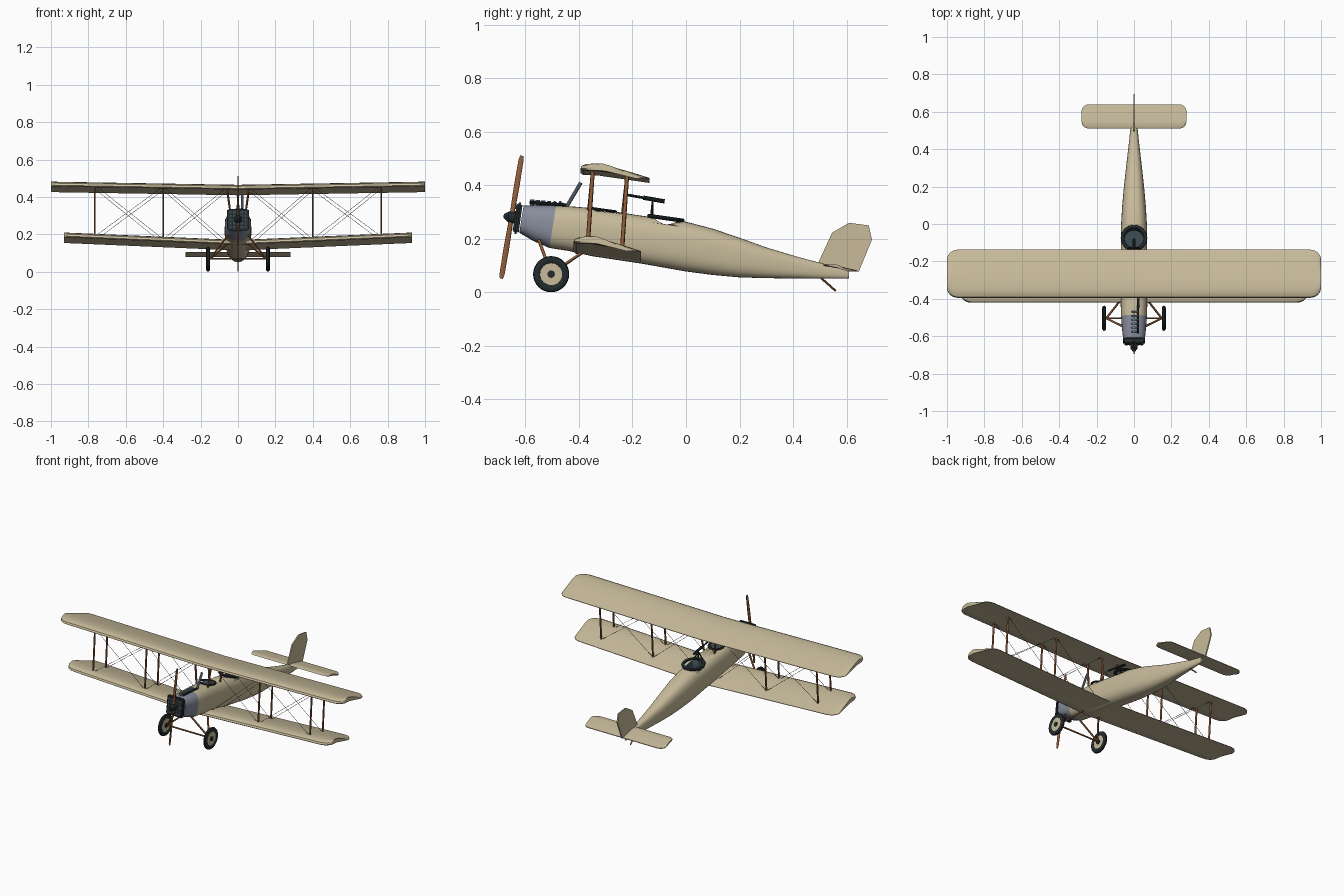
import bpy, bmesh, math
from mathutils import Vector, Matrix

if "Cube" in bpy.data.objects:
    bpy.data.objects.remove(bpy.data.objects["Cube"])


def material(name, rgb):
    m = bpy.data.materials.new(name)
    m.use_nodes = True
    m.diffuse_color = (*rgb, 1)
    m.node_tree.nodes["Principled BSDF"].inputs["Base Color"].default_value = (*rgb, 1)
    return m


LINEN = material("linen", (0.58, 0.50, 0.33))
COWL = material("grey cowl", (0.25, 0.27, 0.34))
WOOD = material("varnished wood", (0.29, 0.115, 0.045))
BLACK = material("black", (0.016, 0.024, 0.026))
SLATE = material("dark slate", (0.045, 0.065, 0.08))
STEEL = material("steel", (0.20, 0.25, 0.29))
WIRE = material("wire", (0.05, 0.05, 0.05))


def finish(name, bm, *mats, angle=35):
    bmesh.ops.recalc_face_normals(bm, faces=bm.faces)
    me = bpy.data.meshes.new(name)
    bm.to_mesh(me)
    bm.free()
    for m in mats:
        me.materials.append(m)
    me.shade_smooth()
    me.set_sharp_from_angle(angle=math.radians(angle))
    ob = bpy.data.objects.new(name, me)
    bpy.context.collection.objects.link(ob)
    return ob


def loft(name, rings, *mats, rule=None, angle=35):
    """Skin a list of equal-length point rings and cap both ends."""
    bm = bmesh.new()
    loops = [[bm.verts.new(p) for p in ring] for ring in rings]
    n = len(rings[0])
    for i, (a, b) in enumerate(zip(loops, loops[1:])):
        for k in range(n):
            f = bm.faces.new((a[k], a[(k + 1) % n], b[(k + 1) % n], b[k]))
            f.material_index = rule(i) if rule else 0
    for i, end in ((0, loops[0]), (len(loops) - 1, loops[-1])):
        bm.faces.new(end).material_index = rule(i) if rule else 0
    return finish(name, bm, *mats, angle=angle)


def rods(name, pairs, mat, wx, wy=None, sides=10, taper=1):
    """Straight members between point pairs; wy is the half width along y."""
    bm = bmesh.new()
    for a, b in pairs:
        a, b = Vector(a), Vector(b)
        z = (b - a).normalized()
        x = Vector((0, 1, 0)).cross(z)
        x = x.normalized() if x.length > 0.01 else Vector((1, 0, 0))
        y = z.cross(x)
        basis = Matrix((x, y, z)).transposed().to_4x4()
        bmesh.ops.create_cone(
            bm, cap_ends=True, segments=sides, radius1=1, radius2=taper, depth=(b - a).length,
            matrix=Matrix.Translation((a + b) / 2) @ basis @ Matrix.Diagonal((wx, wy or wx, 1, 1)))
    return finish(name, bm, mat)


def ring(name, centre, major, minor, mat, rot, squash=1, n=32, k=10):
    """Torus about the local z axis."""
    bm = bmesh.new()
    grid = []
    for i in range(n):
        u = 2 * math.pi * i / n
        row = []
        for j in range(k):
            v = 2 * math.pi * j / k
            r = major + minor * math.cos(v)
            p = Vector((r * math.cos(u), r * math.sin(u), minor * squash * math.sin(v)))
            row.append(bm.verts.new(Vector(centre) + rot @ p))
        grid.append(row)
    for i in range(n):
        for j in range(k):
            i2, j2 = (i + 1) % n, (j + 1) % k
            bm.faces.new((grid[i][j], grid[i2][j], grid[i2][j2], grid[i][j2]))
    return finish(name, bm, mat)


def wing(name, half, lead, chord, base, rise, corner, profile):
    """Aerofoil with rounded corners and a straight upward slope to each tip."""
    steps = [1 - math.cos(math.pi / 2 * i / 6) for i in range(7)]
    out = [half - corner * s for s in steps] + [half * 0.5]
    rings = []
    for x in [-v for v in out] + [0] + out[::-1]:
        d = max(0, corner - (half - abs(x)))
        inset = corner - math.sqrt(max(0, corner ** 2 - d ** 2))
        inset *= 0.9
        c = chord - 2 * inset
        rings.append([(x, lead + inset + t * c, base + rise * abs(x) / half + z) for t, z in profile])
    return loft(name, rings, LINEN, angle=40)


# Wings and tailplane
FOIL = [(0, .036), (.02, .047), (.08, .053), (.18, .055), (.4, .046), (.7, .026), (1, .002),
        (1, -.001), (.6, .014), (.25, .027), (.04, .029)]
TAIL = [(0, .024), (.06, .028), (.3, .026), (1, .004), (1, 0), (.3, .015), (.06, .02)]
wing("upper_wing", 1.0, -.395, .258, .41, .017, .06, FOIL)
wing("lower_wing", .93, -.421, .253, .115, .04, .06, FOIL)
wing("tailplane", .28, .51, .13, .078, 0, .04, TAIL)

# Fuselage: station y, bottom, top, half width
BODY = [(-.615, .223, .324, .058), (-.56, .192, .326, .064), (-.498, .166, .325, .069),
        (-.44, .155, .322, .071), (-.35, .135, .315, .071), (-.17, .108, .287, .071),
        (0, .078, .264, .069), (.1, .065, .238, .063), (.2, .056, .204, .054), (.3, .053, .168, .043),
        (.42, .052, .132, .029), (.53, .051, .103, .017), (.61, .052, .086, .007)]
SEG = 32
rings = []
for y, lo, hi, w in BODY:
    mid, h = (lo + hi) / 2, (hi - lo) / 2
    loop = []
    for k in range(SEG):
        c, s = math.cos(2 * math.pi * k / SEG), math.sin(2 * math.pi * k / SEG)
        z = h * math.copysign(abs(s) ** .75, s)
        slant = .16 * z if y < -.48 else 0
        loop.append((w * math.copysign(abs(c) ** .75, c), y + slant, mid + z))
    rings.append(loop)
body = loft("fuselage", rings, LINEN, COWL, SLATE, rule=lambda i: 1 if i < 2 else 0, angle=45)

# Cockpits: cut wells with black rims
for label, y, z, r, tube in (("front", -.31, .308, .046, .007), ("rear", -.075, .277, .061, .01)):
    tilt = Matrix.Rotation(-.14, 3, 'X')
    bm = bmesh.new()
    bmesh.ops.create_cone(bm, cap_ends=True, segments=32, radius1=r - .008, radius2=r - .008, depth=.16,
                          matrix=Matrix.Translation((0, y, z)) @ tilt.to_4x4())
    for f in bm.faces:
        f.material_index = 2
    cutter = finish(label + "_cockpit_cutter", bm, LINEN, COWL, SLATE)
    cutter.hide_render = True
    mod = body.modifiers.new("well", 'BOOLEAN')
    mod.operation, mod.solver, mod.object = 'DIFFERENCE', 'EXACT', cutter
    bpy.context.view_layer.objects.active = body
    bpy.ops.object.modifier_apply(modifier=mod.name)
    bpy.data.objects.remove(cutter)
    ring(label + "_cockpit_rim", (0, y, z), r, tube, BLACK, tilt, .8)

# Fin and rudder
FIN = [(.493, .108), (.546, .223), (.61, .26), (.683, .25), (.695, .197), (.646, .078), (.6, .08)]
loft("fin", [[(x, y, z) for y, z in FIN] for x in (-.004, .004)], LINEN)

# Radiator with a grille of thin plates
lean = Matrix.Translation((0, -.629, .277)) @ Matrix.Rotation(-.14, 4, 'X')
bm = bmesh.new()
bmesh.ops.create_cube(bm, size=1, matrix=lean @ Matrix.Diagonal((.118, .022, .118, 1)))
bmesh.ops.bevel(bm, geom=bm.edges[:], offset=.007, segments=2, affect='EDGES')
finish("radiator", bm, BLACK)
bm = bmesh.new()
for i in range(5):
    for j in range(5):
        spot = Matrix.Translation(((i - 2) * .02, -.0115, (j - 2) * .02))
        bmesh.ops.create_cube(bm, size=1, matrix=lean @ spot @ Matrix.Diagonal((.012, .003, .012, 1)))
finish("radiator_grille", bm, SLATE)

# Propeller: twisted blade through the hub, with a cone in front
hub, along = Vector((0, -.652, .281)), Vector((0, .164, .986))
fore = Vector((0, -.986, .164))
rings = []
for t, chord, thick in ((-1, .006, .003), (-.93, .010, .003), (-.5, .011, .004), (-.12, .009, .006), (0, .01, .009),
                        (.12, .009, .006), (.5, .011, .004), (.93, .010, .003), (1, .006, .003)):
    turn = .3 * math.copysign(1 - abs(t), t) if t else 0
    side = Vector((math.cos(turn), 0, 0)) + fore * math.sin(turn)
    edge = fore * math.cos(turn) - Vector((math.sin(turn), 0, 0))
    rings.append([hub + along * .233 * t + side * thick * math.cos(a) + edge * chord * math.sin(a)
                  for a in (2 * math.pi * k / 10 for k in range(10))])
loft("propeller", rings, WOOD, angle=50)
rods("propeller_hub", [(hub - fore * .025, hub + fore * .012)], BLACK, .02, sides=20)
rods("propeller_cone", [(hub + fore * .012, hub + fore * .03)], BLACK, .02, sides=20, taper=.35)

# Engine cylinders, rocker tube and exhaust
spots = [-.575 + .021 * i for i in range(6)]
rods("cylinders", [((0, y, .31), (0, y, .347 - .1 * (y + .575))) for y in spots], STEEL, .008)
rods("rocker_tubes", [((-.012, y, .338), (.022, y, .334)) for y in spots], STEEL, .004)
rods("exhaust_manifold", [((.022, -.585, .336), (.022, -.44, .326))], BLACK, .006)
rods("exhaust_stack", [((.022, -.445, .322), (.022, -.393, .41))], STEEL, .007)

# Wing struts and crossed bracing wires
def upper(x, y):
    return (x, y, (.45 if y < -.3 else .43) + .017 * abs(x))


def lower(x, y):
    return (x, y - .019, (.157 if y < -.3 else .133) + .043 * abs(x))


struts, wires, cabane, legs, axle_ends = [], [], [], [], []
for s in (-1, 1):
    for y in (-.348, -.22):
        for x in (.4, .765):
            struts.append((lower(s * x, y), upper(s * x, y)))
        for a, b in ((.06, .4), (.4, .765)):
            wires += [(lower(s * a, y), upper(s * b, y)), (upper(s * a, y), lower(s * b, y))]
        cabane.append(((s * .038, y - .015, .295), upper(s * .058, y)))
    for y, z in ((-.55, .195), (-.385, .15)):
        legs.append(((s * .055, y, z), (s * .148, -.504, .07)))
rods("wing_struts", struts, WOOD, .004, .0075)
rods("cabane_struts", cabane, WOOD, .005, .0075)
rods("bracing_wires", wires, WIRE, .001, sides=5)

# Landing gear and tail skid
rods("gear_legs", legs, WOOD, .005, .006)
rods("axle", [((-.165, -.504, .07), (.165, -.504, .07))], WOOD, .005)
upright = Matrix.Rotation(math.pi / 2, 3, 'Y')
for s, label in ((1, "left"), (-1, "right")):
    x = s * .16
    ring(label + "_tyre", (x, -.504, .068), .053, .0145, BLACK, upright, .75)
    rods(label + "_wheel_disc", [((x - .006, -.504, .068), (x + .006, -.504, .068))], LINEN, .046, sides=32)
    rods(label + "_wheel_hub", [((x - .011, -.504, .068), (x + .011, -.504, .068))], BLACK, .014, sides=16)
rods("tail_skid", [((0, .5, .058), (0, .56, .005))], WOOD, .004)

# Rear gun on its mount
rods("gun_barrel", [((0, -.235, .367), (0, -.15, .352))], BLACK, .005)
rods("gun_body", [((0, -.16, .354), (0, -.08, .34))], BLACK, .008)
rods("gun_mount", [((0, -.125, .285), (0, -.125, .345)), ((-.03, -.13, .29), (0, -.125, .335)),
                   ((.03, -.13, .29), (0, -.125, .335))], BLACK, .004)
